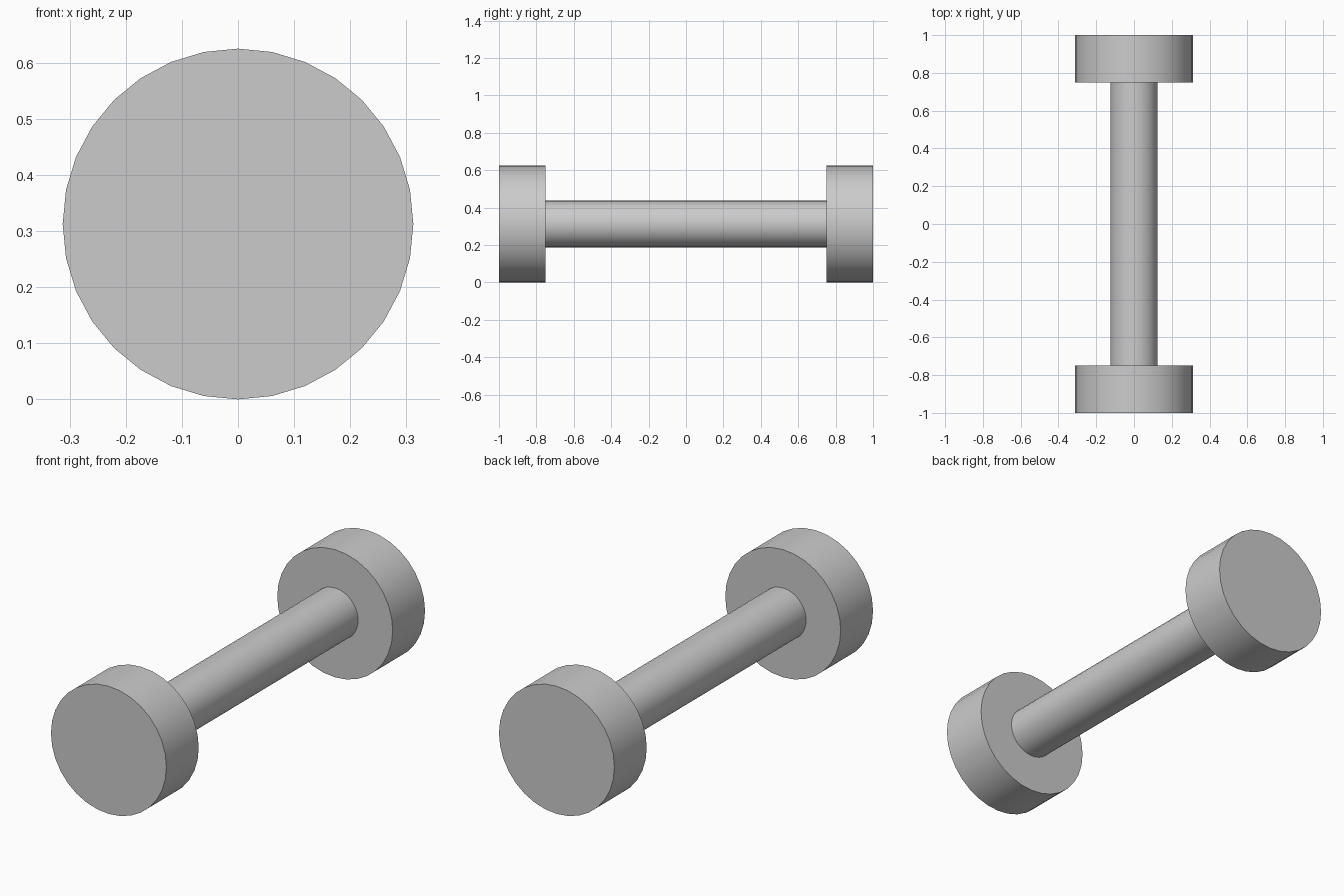
import bpy
import math

cube = bpy.data.objects.get("Cube")
if cube:
    bpy.data.objects.remove(cube, do_unlink=True)

RADIUS = 0.3125   # end discs, also the height of the axis
SIDES = 32

# Single plain grey
grey = bpy.data.materials.new("plain_grey")
grey.use_nodes = True
colour = (0.6, 0.6, 0.6, 1)
grey.diffuse_color = colour
grey.node_tree.nodes["Principled BSDF"].inputs["Base Color"].default_value = colour


def cylinder(name, radius, length, y):
    """Smooth cylinder lying along y, with sharp rims."""
    bpy.ops.mesh.primitive_cylinder_add(
        vertices=SIDES, radius=radius, depth=length,
        location=(0, y, RADIUS), rotation=(math.pi / 2, 0, 0))
    obj = bpy.context.object
    obj.name = name
    obj.data.materials.append(grey)
    bpy.ops.object.shade_smooth_by_angle(angle=math.radians(30))
    return obj


# Handle bar between the two weights
cylinder("handle_bar", 0.125, 1.5, 0)

# End weights
for name, side in (("front_weight", -1), ("back_weight", 1)):
    cylinder(name, RADIUS, 0.25, side * 0.875)
